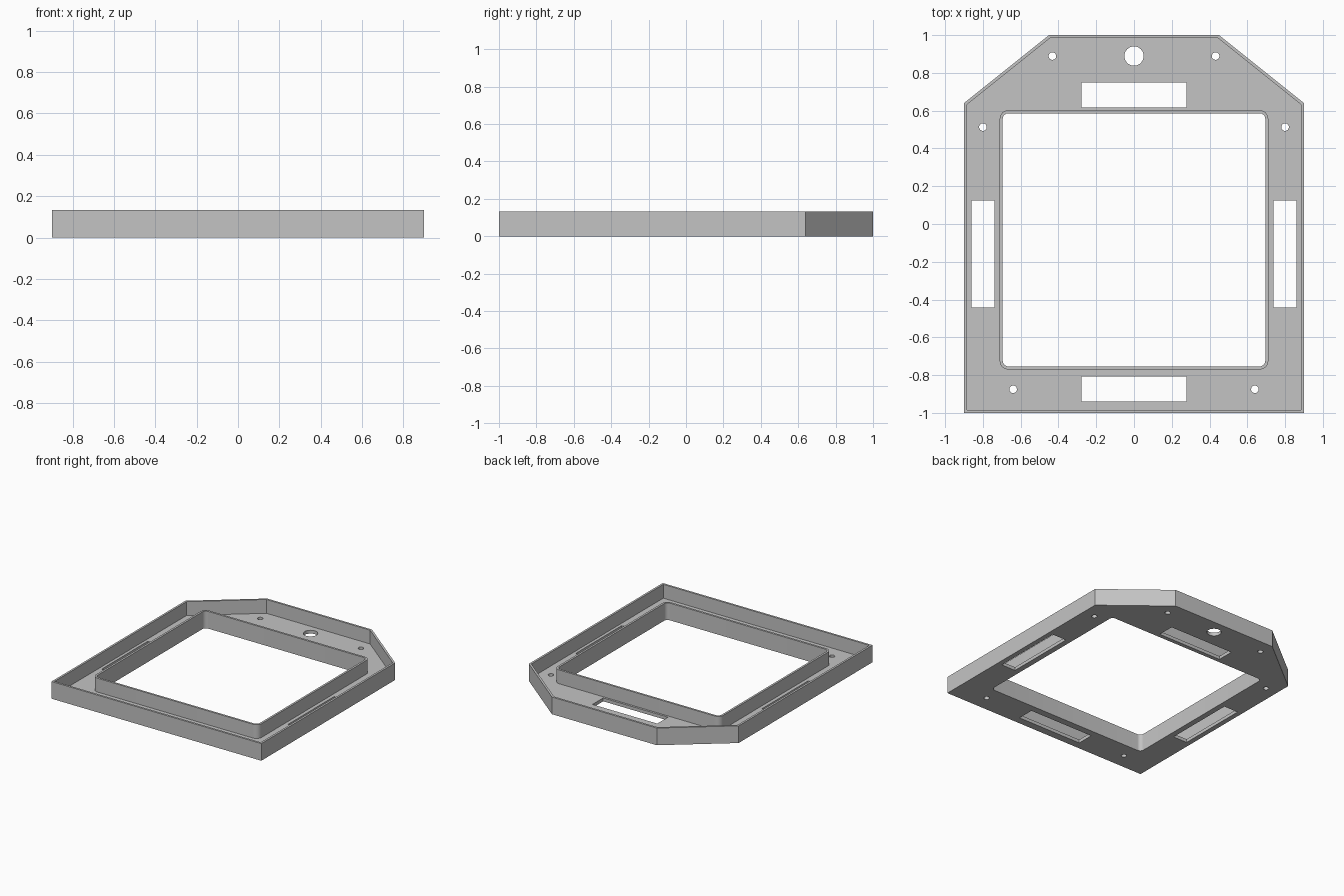
import bpy, bmesh, math
from mathutils import Vector

cube = bpy.data.objects.get("Cube")
if cube:
    bpy.data.objects.remove(cube)

HEIGHT, FLOOR, WALL = 0.133, 0.026, 0.016

grey = bpy.data.materials.new("light grey")
grey.use_nodes = True
colour = (0.55, 0.55, 0.55, 1)
grey.diffuse_color = colour
grey.node_tree.nodes["Principled BSDF"].inputs["Base Color"].default_value = colour


def prism(name, outline, z0, z1):
    """Upright solid from a counter-clockwise outline."""
    bm = bmesh.new()
    base = bm.faces.new([bm.verts.new((x, y, z0)) for x, y in outline])
    top = bmesh.ops.extrude_face_region(bm, geom=[base])["geom"]
    bmesh.ops.translate(bm, vec=(0, 0, z1 - z0),
                        verts=[v for v in top if isinstance(v, bmesh.types.BMVert)])
    bmesh.ops.recalc_face_normals(bm, faces=bm.faces)
    mesh = bpy.data.meshes.new(name)
    bm.to_mesh(mesh)
    bm.free()
    mesh.materials.append(grey)
    obj = bpy.data.objects.new(name, mesh)
    bpy.context.collection.objects.link(obj)
    return obj


def inset(outline, d):
    """Move every side of the outline inward by d."""
    pts = [Vector(p) for p in outline]
    result = []
    for i, p in enumerate(pts):
        a = (p - pts[i - 1]).normalized()
        b = (pts[(i + 1) % len(pts)] - p).normalized()
        na, nb = Vector((-a.y, a.x)), Vector((-b.y, b.x))
        result.append(p + (na + nb) * d / (1 + na.dot(nb)))
    return result


def rectangle(x0, x1, y0, y1, r=0, steps=8):
    if not r:
        return [(x0, y0), (x1, y0), (x1, y1), (x0, y1)]
    centres = [(x1 - r, y1 - r), (x0 + r, y1 - r), (x0 + r, y0 + r), (x1 - r, y0 + r)]
    return [(cx + r * math.cos((q + s / steps) * math.pi / 2),
             cy + r * math.sin((q + s / steps) * math.pi / 2))
            for q, (cx, cy) in enumerate(centres) for s in range(steps + 1)]


def circle(x, y, r, n=32):
    return [(x + r * math.cos(math.tau * i / n), y + r * math.sin(math.tau * i / n))
            for i in range(n)]


def combine(target, other, operation):
    """Apply one boolean and discard the helper solid."""
    mod = target.modifiers.new("combine", "BOOLEAN")
    mod.operation, mod.solver, mod.object = operation, "EXACT", other
    bpy.context.view_layer.update()
    graph = bpy.context.evaluated_depsgraph_get()
    mesh = bpy.data.meshes.new_from_object(target.evaluated_get(graph))
    target.modifiers.clear()
    target.data = mesh
    bpy.data.objects.remove(other)


# Tray with two cut-off back corners
outline = [(-0.9, -1), (0.9, -1), (0.9, 0.64), (0.45, 1), (-0.45, 1), (-0.9, 0.64)]
tray = prism("frame_tray", outline, 0, HEIGHT)
combine(tray, prism("pocket", inset(outline, WALL), FLOOR, HEIGHT + 0.1), "DIFFERENCE")

# Raised rim around the central opening
rim = rectangle(-0.711, 0.711, -0.77, 0.602, 0.045)
opening = rectangle(-0.695, 0.695, -0.754, 0.586, 0.03)
combine(tray, prism("rim", rim, FLOOR / 2, HEIGHT), "UNION")
combine(tray, prism("opening", opening, -0.1, HEIGHT + 0.1), "DIFFERENCE")

# Slots, screw holes and cable hole through the floor
holes = [rectangle(-0.278, 0.278, 0.618, 0.749),
         rectangle(-0.278, 0.278, -0.94, -0.808),
         circle(0, 0.889, 0.051)]
for side in (-1, 1):
    holes.append(rectangle(side * 0.8 - 0.061, side * 0.8 + 0.061, -0.442, 0.124))
    for x, y in ((0.432, 0.889), (0.8, 0.513), (0.64, -0.875)):
        holes.append(circle(side * x, y, 0.02, 24))
for hole in holes:
    combine(tray, prism("hole", hole, -0.1, FLOOR + 0.04), "DIFFERENCE")

# Smooth only the rounded corners and holes
bpy.ops.object.select_all(action="DESELECT")
tray.select_set(True)
bpy.context.view_layer.objects.active = tray
bpy.ops.object.shade_smooth_by_angle(angle=math.radians(30))
